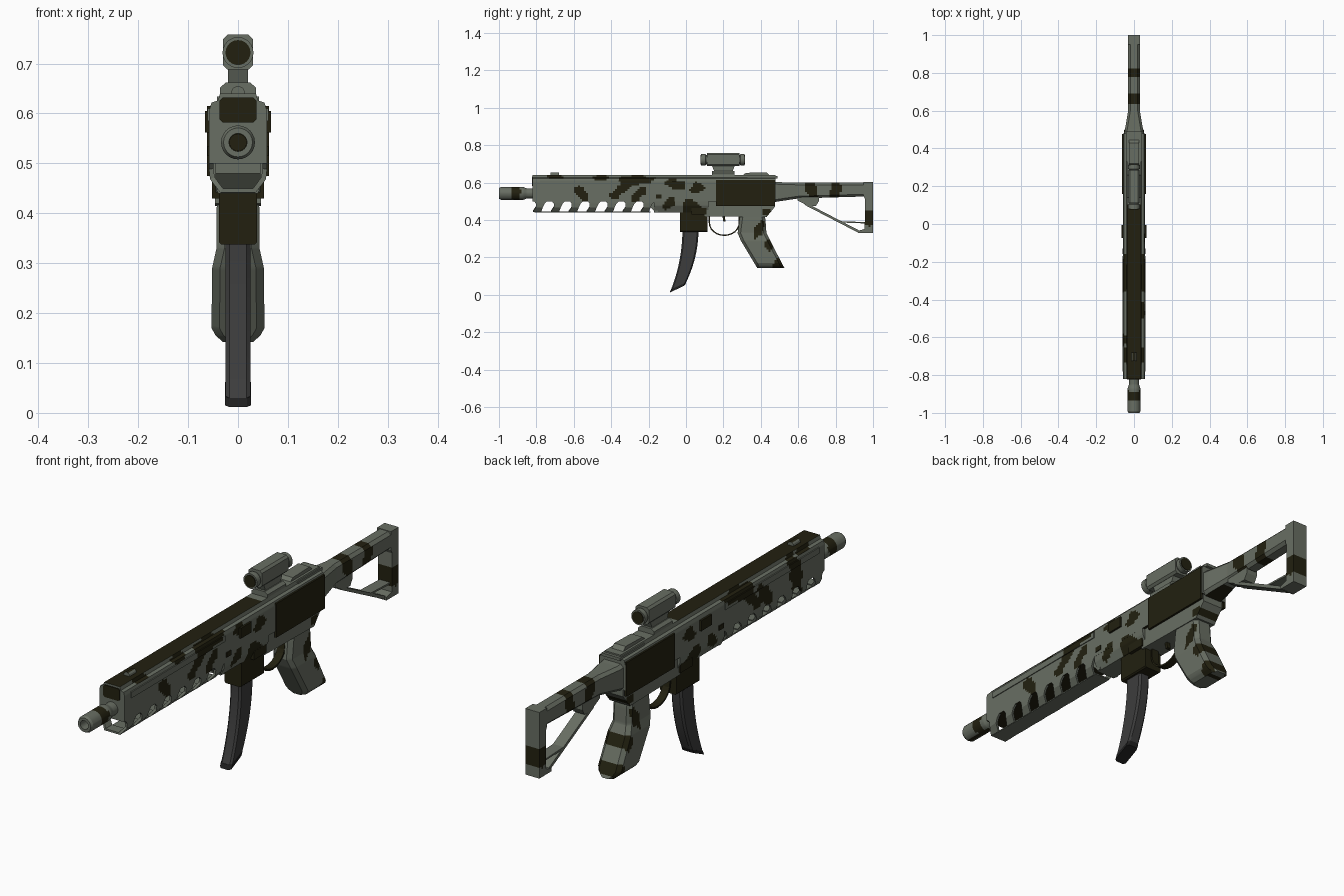
import bpy, bmesh, math
from mathutils import Vector

if "Cube" in bpy.data.objects:
    bpy.data.objects.remove(bpy.data.objects["Cube"])


def material(name, rgb):
    m = bpy.data.materials.new(name)
    m.diffuse_color = (*rgb, 1)
    m.use_nodes = True
    m.node_tree.nodes["Principled BSDF"].inputs["Base Color"].default_value = m.diffuse_color
    return m


GREY = material("grey_green", (0.140, 0.157, 0.125))
DARK = material("dark_olive", (0.016, 0.0145, 0.005))
STEEL = material("dark_steel", (0.046, 0.046, 0.046))
BLACK = material("black", (0.014, 0.014, 0.014))

# camouflage blobs: y, z, half length, half height, slant, side (0 = both)
BLOBS = [
    (-.56, .545, .03, .045, -.6, 1), (-.46, .625, .04, .015, 0, 1), (-.27, .615, .10, .025, 0, 0),
    (-.35, .560, .035, .06, .9, 0), (-.25, .54, .03, .045, .7, 1), (-.70, .630, .05, .012, 0, 0),
    (-.09, .49, .03, .03, .5, 0), (.06, .57, .035, .03, 0, 0), (.03, .47, .05, .04, 0, 0),
    (-.63, .56, .04, .09, .2, -1), (-.43, .55, .04, .05, .6, -1), (-.08, .60, .03, .02, 0, 1),
    (.67, .56, .03, .08, -.3, 0), (.80, .56, .03, .08, .2, 0), (.98, .41, .06, .04, 0, 0),
    (.39, .35, .025, .045, .3, 0), (.45, .27, .03, .03, 0, 0), (.50, .165, .035, .025, 0, 0),
    (.43, .44, .03, .02, 0, 0), (-.91, .55, .025, .05, 0, 0),
]


def is_dark(c, n):
    if n.z > .9 and c.z > .63 and c.y < .1:          # dark top strip
        return True
    if n.z < -.9 and .49 < c.z < .51:                # dark inside of the handguard
        return True
    for y, z, ry, rz, slant, side in BLOBS:
        if side * c.x < 0:
            continue
        dz = c.z - z
        dy = c.y - y - slant * dz
        wave = .25 * math.sin(70 * c.y + 90 * c.z) + .15 * math.sin(130 * c.z - 50 * c.y)
        if (dy / ry) ** 2 + (dz / rz) ** 2 < 1 + wave:
            return True
    return False


def camouflage(bm, step=.011):
    """Cut the faces into a fine grid and mark the dark cells."""
    for axis in (1, 2):
        vals = [v.co[axis] for v in bm.verts]
        lo, hi = min(vals), max(vals)
        no = Vector((0, axis == 1, axis == 2))
        for i in range(1, int((hi - lo) / step) + 1):
            bmesh.ops.bisect_plane(bm, geom=bm.verts[:] + bm.edges[:] + bm.faces[:],
                                   plane_co=no * (lo + i * step), plane_no=no, dist=1e-5)
    bm.normal_update()
    for f in bm.faces:
        f.material_index = int(is_dark(f.calc_center_median(), f.normal))


def loft(name, lofts, mat=GREY, camo=False):
    """Skin one or more lists of rings and cap the ends."""
    bm = bmesh.new()
    for rings in lofts:
        loops = [[bm.verts.new(p) for p in r] for r in rings]
        for a, b in zip(loops, loops[1:]):
            for i in range(len(a)):
                j = (i + 1) % len(a)
                bm.faces.new((a[i], a[j], b[j], b[i]))
        bm.faces.new(loops[0])
        bm.faces.new(loops[-1])
    bmesh.ops.recalc_face_normals(bm, faces=bm.faces[:])
    if camo:
        camouflage(bm)
    me = bpy.data.meshes.new(name)
    bm.to_mesh(me)
    bm.free()
    me.materials.append(mat)
    if camo:
        me.materials.append(DARK)
    ob = bpy.data.objects.new(name, me)
    bpy.context.collection.objects.link(ob)
    return ob


def slab(pts, x0, x1):
    """Side outline (y, z) pushed from x0 to x1."""
    return [[(x, y, z) for y, z in pts] for x in (x0, x1)]


def rect(y0, y1, z0, z1):
    return [(y0, z0), (y1, z0), (y1, z1), (y0, z1)]


def both(pts, x0, x1):
    return [slab(pts, x0, x1), slab(pts, -x1, -x0)]


def tube(steps, z, n=24):
    return [[(r * math.cos(2 * math.pi * i / n), y, z + r * math.sin(2 * math.pi * i / n))
             for i in range(n)] for y, r in steps]


def along_y(half, *ys):
    """Right half of a cross-section (x, z), mirrored and drawn along y."""
    sec = half + [(-x, z) for x, z in reversed(half)]
    return [[(x, y, z) for x, z in sec] for y in ys]


def octagon(w, z0, z1, c):
    return [(w - c, z0), (w, z0 + c), (w, z1 - c), (w - c, z1)]


def beam(p, q, t, w):
    p, q = Vector(p), Vector(q)
    d = (q - p).normalized()
    n = Vector((-d.y, d.x)) * t / 2
    e = d * t * .3
    return slab([p - e + n, q + e + n, q + e - n, p - e - n], -w, w)


# barrel and muzzle device with a bore
loft("muzzle", [tube([(-.93, .018), (-1, .018), (-1, .029), (-.99, .034), (-.87, .034),
                      (-.85, .027), (-.80, .027)], .542)], camo=True)
loft("bore", [tube([(-.95, .0175), (-.945, .0175)], .542)], DARK)

# long upper body: handguard and upper receiver
loft("upper_body", [along_y([(.058, .50), (.058, .605), (.053, .622), (.040, .626), (.036, .64)],
                            -.82, .478)], camo=True)
loft("front_recess", [along_y(octagon(.037, .582, .632, .006), -.824, -.819)], DARK)
loft("side_ridge", both(rect(-.78, -.17, .585, .61), .055, .0615), camo=True)
loft("side_catch", both(rect(-.075, -.005, .562, .605), .055, .066), DARK)
loft("side_pin", both(rect(-.16, -.13, .515, .535), .055, .061), DARK)
loft("receiver_panel", both(rect(.16, .476, .475, .615), .054, .0625), DARK)
loft("front_post", [tube([(-.725, .014), (-.68, .014)], .641, 12)], camo=True)

# claw ribs hanging below the handguard
ribs = []
for k in range(7):
    y = -.815 + .096 * k
    half = [(.058, .503, y, y + .075), (.058, .488, y + .012, y + .06),
            (.056, .468, y + .012, y + .05), (.036, .442, y - .004, y + .04)]
    levels = half + [(-x, z, a, b) for x, z, a, b in reversed(half)]
    rings = []
    for x, z, a, b in levels:
        xi, zi = x * .84, .503 + (z - .503) * .87
        rings.append([(x, a, z), (x, b, z), (xi, b, zi), (xi, a, zi)])
    ribs.append(rings)
loft("handguard_ribs", ribs, camo=True)
loft("handguard_floor", [slab(rect(-.81, -.19, .441, .446), -.034, .034)])

# lower receiver
loft("lower_front", [along_y([(.040, .44), (.056, .475), (.058, .505)], -.17, .12)], camo=True)
loft("lower_front_nose", [slab([(-.20, .505), (-.20, .48), (-.165, .442), (-.15, .442),
                                (-.15, .505)], -.045, .045)], camo=True)
loft("lower_receiver", [slab([(.10, .505), (.10, .42), (.43, .415), (.475, .47), (.475, .505)],
                             -.046, .046)], camo=True)
loft("magazine_well", [along_y(octagon(.038, .337, .46, .005), -.033, .115)], DARK)
loft("lower_controls", both(rect(.03, .11, .43, .465), .036, .052), DARK)

# curved magazine
def mag_ring(a, grow=0):
    y, z = .024 - .75 * (1 - math.cos(a)), .35 - .75 * math.sin(a)
    d, w, c = .043 + grow, .025 + grow, .008
    sec = [(w, d - c), (w - c, d), (c - w, d), (-w, d - c),
           (-w, c - d), (c - w, -d), (w - c, -d), (w, c - d)]
    return [(x, y + s * math.cos(a), z + s * math.sin(a)) for x, s in sec]


loft("magazine", [[mag_ring(.42 * i / 10) for i in range(11)]], STEEL)
loft("magazine_floor", [[mag_ring(.415, .001), mag_ring(.44, .001)]], BLACK)

# trigger and guard
arc = [(.125, .425)] + [(.205 + .08 * math.cos(a), .385 + .067 * math.sin(a))
                        for a in (math.pi * (1 + i / 12) for i in range(13))] + [(.285, .425)]
loft("trigger_guard", [beam(p, q, .007, .016) for p, q in zip(arc, arc[1:])], DARK)
loft("trigger", [beam((.20, .425), (.205, .395), .012, .008)], DARK)

# pistol grip: z, front y, rear y, half width
grip = []
for z, a, b, w in [(.43, .29, .42, .042), (.40, .285, .425, .043), (.33, .276, .43, .043),
                   (.29, .293, .45, .052), (.17, .365, .512, .053), (.155, .374, .52, .045),
                   (.142, .382, .527, .030)]:
    c = .016
    grip.append([(w, a + c, z), (w, b - c, z), (w - c, b, z), (c - w, b, z),
                 (-w, b - c, z), (-w, a + c, z), (c - w, a, z), (w - c, a, z)])
loft("pistol_grip", [grip], camo=True)

# shoulder stock
stock = [along_y(octagon(w, z0, z1, .012), y)[0] for y, w, z0, z1 in
         [(.47, .05, .495, .605), (.50, .048, .50, .602), (.60, .031, .515, .60), (.965, .031, .526, .60)]]
loft("stock_tube", [stock], camo=True)
loft("stock_block", [slab([(.595, .53), (.595, .505), (.655, .475), (.695, .475), (.71, .50),
                           (.71, .53)], -.025, .025)])
loft("stock_butt", [slab([(.95, .602), (1, .602), (1, .33), (.92, .33), (.92, .342), (.955, .352),
                          (.958, .51), (.95, .525)], -.032, .032)], camo=True)
loft("stock_struts", [beam((.64, .485), (.925, .337), .013, .024),
                      beam((.825, .390), (.96, .385), .007, .024)])

# optical sight
loft("sight_mount", [slab([(.135, .70), (.265, .70), (.245, .65), (.155, .65)], -.02, .02),
                     along_y([(.036, .636), (.036, .652), (.024, .662)], .14, .26)], camo=True)
loft("sight_body", [along_y(octagon(.030, .688, .758, .009), .112, .285)])
loft("sight_tubes", [tube([(.08, .031), (.104, .031), (.108, .025), (.12, .025)], .722),
                     tube([(.28, .025), (.288, .025), (.292, .031), (.312, .031)], .722)])
loft("sight_lenses", [tube([(.077, .025), (.081, .025)], .722),
                      tube([(.311, .025), (.315, .025)], .722)], DARK)

# charging handle and rear cover
loft("rear_cover", [slab([(.30, .636), (.32, .652), (.43, .655), (.45, .636)], -.026, .026)], camo=True)
loft("charging_handle", [slab(rect(.33, .49, .622, .634), -.042, .042)])

# smooth the round parts, keep hard edges
for ob in bpy.data.objects:
    ob.select_set(True)
bpy.context.view_layer.objects.active = bpy.data.objects["muzzle"]
bpy.ops.object.shade_smooth_by_angle(angle=math.radians(25))
